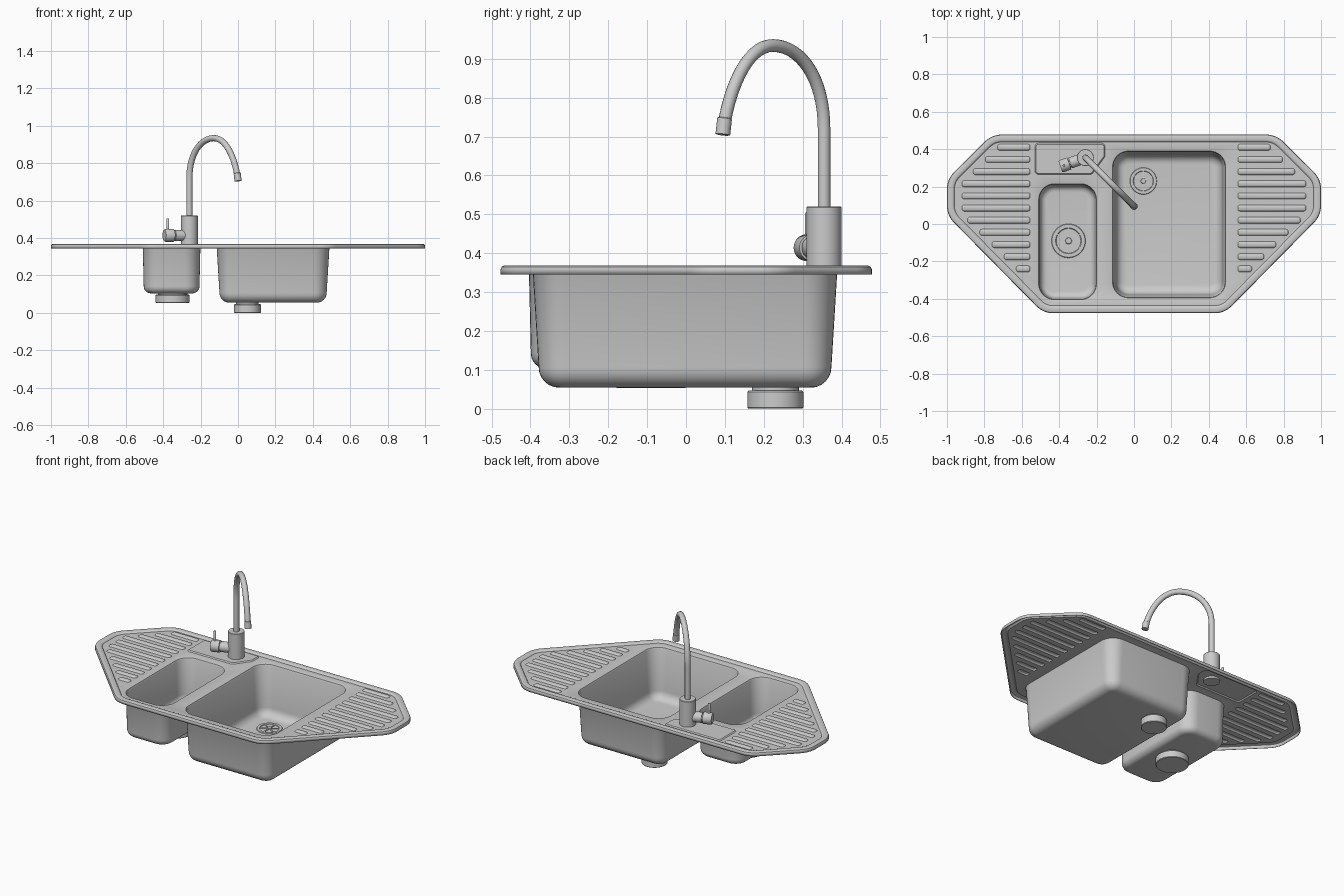
import bpy, bmesh, math
from mathutils import Vector, Matrix

if "Cube" in bpy.data.objects:
    bpy.data.objects.remove(bpy.data.objects["Cube"])


def finish(bm, name, angle=35):
    me = bpy.data.meshes.new(name)
    bm.to_mesh(me)
    bm.free()
    ob = bpy.data.objects.new(name, me)
    bpy.context.collection.objects.link(ob)
    bpy.ops.object.select_all(action='DESELECT')
    ob.select_set(True)
    bpy.context.view_layer.objects.active = ob
    bpy.ops.object.shade_smooth_by_angle(angle=math.radians(angle))
    return ob


def outline(pts, r, z, inset=0.0, seg=8):
    """Counter-clockwise convex polygon, offset inwards, with rounded corners."""
    P = [Vector(p) for p in pts]
    n = len(P)
    r = max(r - inset, 0.003)
    out = []
    for i in range(n):
        a = (P[i] - P[i - 1]).normalized()
        b = (P[(i + 1) % n] - P[i]).normalized()
        na, nb = Vector((-a.y, a.x)), Vector((-b.y, b.x))
        m = (na + nb) / (1 + na.dot(nb))
        centre = P[i] + m * (inset + r)
        a0 = math.atan2(-na.y, -na.x)
        turn = na.angle(nb)
        for k in range(seg + 1):
            t = a0 + turn * k / seg
            out.append((centre.x + r * math.cos(t), centre.y + r * math.sin(t), z))
    return out


def loft(bm, pts, r, profile, cap=True, seg=8):
    """Skin a stack of (inset, z) outlines; returns the first and last rings."""
    rings = [[bm.verts.new(c) for c in outline(pts, r, z, d, seg)] for d, z in profile]
    for lo, hi in zip(rings, rings[1:]):
        for i in range(len(lo)):
            j = (i + 1) % len(lo)
            bm.faces.new((lo[i], lo[j], hi[j], hi[i]))
    if cap:
        bm.faces.new(rings[-1])
    return rings[0], rings[-1]


def rect(x0, x1, y0, y1):
    return [(x0, y0), (x1, y0), (x1, y1), (x0, y1)]


def bowl_profile(floor, taper, rnd):
    prof = [(0, DECK), (0.005, DECK - 0.002), (0.009, DECK - 0.010)]
    for k in range(7):
        t = math.pi / 2 * k / 6
        prof.append((taper + rnd * (1 - math.cos(t)), floor + rnd * (1 - math.sin(t))))
    return prof


def lathe(name, profile, matrix, seg=40):
    """Closed turned part from (radius, height) points."""
    bm = bmesh.new()
    rings = [[bm.verts.new((r * math.cos(2 * math.pi * k / seg),
                            r * math.sin(2 * math.pi * k / seg), h)) for k in range(seg)]
             for r, h in profile]
    for a, b in zip(rings, rings[1:]):
        for i in range(seg):
            j = (i + 1) % seg
            bm.faces.new((a[i], a[j], b[j], b[i]))
    bm.faces.new(rings[0][::-1])
    bm.faces.new(rings[-1])
    bm.transform(matrix)
    return finish(bm, name)


# Sink sheet: rim, deck, two bowls, drainer ribs and tap ledge in one pressing
DECK, RIM = 0.360, 0.368
plate = [(-0.485, -0.477), (0.485, -0.477), (1, 0.045), (1, 0.24),
         (0.76, 0.478), (-0.76, 0.478), (-1, 0.24), (-1, 0.045)]
bm = bmesh.new()
_, deck_edge = loft(bm, plate, 0.13, [(0, 0.345), (0, 0.358), (0.003, 0.365), (0.009, RIM),
                                      (0.030, RIM), (0.035, 0.366), (0.040, DECK)], cap=False)
borders = [deck_edge]
borders.append(loft(bm, rect(-0.12, 0.495, -0.40, 0.395), 0.09, bowl_profile(0.057, 0.024, 0.05))[0])
borders.append(loft(bm, rect(-0.515, -0.195, -0.41, 0.22), 0.09, bowl_profile(0.107, 0.014, 0.035))[0])
ledge = [(-0.53, 0.265), (-0.225, 0.265), (-0.155, 0.36), (-0.155, 0.432), (-0.53, 0.432)]
borders.append(loft(bm, ledge, 0.02, [(0, DECK), (0.006, 0.366)])[0])
for i in range(11):
    y = -0.24 + 0.065 * i
    end = min(0.92, y + 0.87, 1.14 - y)
    for x0, x1 in ((0.555, end), (-end, -0.555)):
        borders.append(loft(bm, rect(x0, x1, y - 0.017, y + 0.017), 0.012,
                            [(0, DECK), (0.004, 0.365), (0.007, 0.367)], seg=3)[0])
edges = []
for ring in borders:
    edges += [bm.edges.get((ring[i - 1], ring[i])) for i in range(len(ring))]
fill = bmesh.ops.triangle_fill(bm, use_beauty=True, use_dissolve=False,
                               edges=edges, normal=(0, 0, 1))
deck_faces = [g for g in fill['geom'] if isinstance(g, bmesh.types.BMFace)]
bmesh.ops.recalc_face_normals(bm, faces=bm.faces[:])
if deck_faces and deck_faces[0].normal.z < 0:
    bmesh.ops.reverse_faces(bm, faces=bm.faces[:])
sink = finish(bm, "sink_sheet", 40)
solid = sink.modifiers.new("thickness", 'SOLIDIFY')
solid.thickness = 0.003
solid.offset = -1

# Drains: pot below each bowl, strainer ring, hub and spokes above
for label, x, y, r, low, floor in (("large", 0.05, 0.23, 0.072, 0.0, 0.057),
                                   ("small", -0.35, -0.09, 0.091, 0.053, 0.107)):
    at = Matrix.Translation((x, y, 0))
    lathe(label + "_drain_pot", [(r - 0.003, low), (r, low + 0.003), (r, floor - 0.014),
                                 (r - 0.004, floor - 0.010), (r - 0.012, floor - 0.010),
                                 (r - 0.012, floor - 0.002)], at)
    bm = bmesh.new()
    section = [(r, 0), (r * 0.97, 0.004), (r * 0.76, 0.004), (r * 0.72, 0)]
    rings = [[bm.verts.new((p * math.cos(k * math.pi / 20), p * math.sin(k * math.pi / 20), h))
              for k in range(40)] for p, h in section]
    for a, b in zip(rings, rings[1:]):
        for i in range(40):
            bm.faces.new((a[i - 1], a[i], b[i], b[i - 1]))
    for k in range(6):
        m = (Matrix.Rotation(k * math.pi / 3 + math.pi / 6, 4, 'Z')
             @ Matrix.Translation((r * 0.45, 0, 0.0015))
             @ Matrix.Diagonal((r * 0.62, 0.007, 0.004, 1)))
        bmesh.ops.create_cube(bm, size=1, matrix=m)
    bmesh.ops.create_cone(bm, cap_ends=True, segments=24, radius1=r * 0.2, radius2=r * 0.17,
                          depth=0.008, matrix=Matrix.Translation((0, 0, 0.003)))
    bm.transform(Matrix.Translation((x, y, floor)))
    finish(bm, label + "_strainer")

# Tap body
TAP = Vector((-0.26, 0.355, 0))
lathe("tap_body", [(0.045, 0.352), (0.045, 0.518), (0.043, 0.520)], Matrix.Translation(TAP))

# Swan-neck spout, swung 45 degrees over the large bowl
s = math.sqrt(0.5)


def along(d, z):
    return Vector((TAP.x + d * s, TAP.y - d * s, z))


cu = bpy.data.curves.new("spout_path", 'CURVE')
cu.dimensions = '3D'
cu.bevel_depth = 0.0165
cu.bevel_resolution = 5
cu.resolution_u = 16
cu.use_fill_caps = True
sp = cu.splines.new('BEZIER')
knots = [((0, 0.50), (0, 0.45), (0, 0.56)), ((0, 0.72), (0, 0.66), (0, 0.85)),
         ((0.187, 0.934), (0.085, 0.934), (0.285, 0.934)),
         ((0.368, 0.706), (0.352, 0.81), (0.37, 0.69))]
sp.bezier_points.add(len(knots) - 1)
for bp, (c, l, rgt) in zip(sp.bezier_points, knots):
    bp.handle_left_type = bp.handle_right_type = 'FREE'
    bp.co, bp.handle_left, bp.handle_right = along(*c), along(*l), along(*rgt)
tmp = bpy.data.objects.new("spout_path", cu)
bpy.context.collection.objects.link(tmp)
bm = bmesh.new()
bm.from_mesh(tmp.to_mesh())
tmp.to_mesh_clear()
bpy.data.objects.remove(tmp)
finish(bm, "spout")

# Spout nozzle
axis = (along(0.368, 0.706) - along(0.361, 0.75)).normalized()
lathe("nozzle", [(0.017, -0.042), (0.019, -0.040), (0.019, 0.001), (0.014, 0.002)],
      Matrix.Translation(along(0.368, 0.706)) @ axis.to_track_quat('Z', 'Y').to_matrix().to_4x4())

# Side handle and lever
d = Vector((-0.94, -0.34, 0)).normalized()
base = TAP + Vector((0, 0, 0.414))
lathe("handle", [(0.030, 0.02), (0.030, 0.085), (0.025, 0.086), (0.025, 0.091), (0.034, 0.092),
                 (0.034, 0.136), (0.030, 0.142)],
      Matrix.Translation(base) @ d.to_track_quat('Z', 'Y').to_matrix().to_4x4(), 32)
lathe("lever", [(0.007, 0.0), (0.007, 0.088), (0.005, 0.091)],
      Matrix.Translation(base + d * 0.122), 16)
